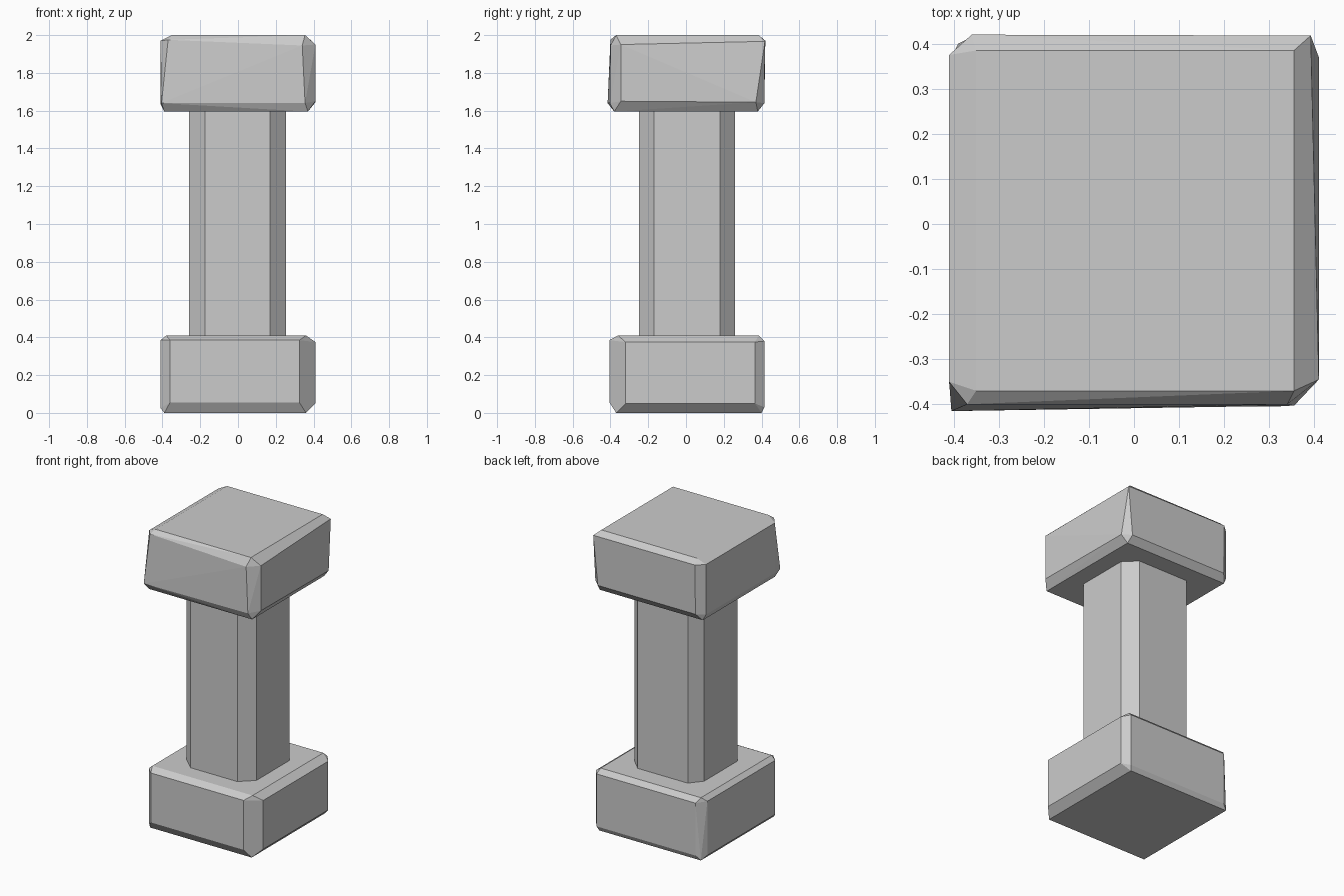
import bpy, bmesh
from math import radians

if "Cube" in bpy.data.objects:
    bpy.data.objects.remove(bpy.data.objects["Cube"])


def hull(name, points):
    """Faceted solid wrapped around a set of points."""
    bm = bmesh.new()
    for p in points:
        bm.verts.new(p)
    res = bmesh.ops.convex_hull(bm, input=bm.verts[:])
    loose = [v for v in set(res["geom_interior"] + res["geom_unused"])
             if isinstance(v, bmesh.types.BMVert)]
    bmesh.ops.delete(bm, geom=loose, context='VERTS')
    bmesh.ops.dissolve_limit(bm, angle_limit=radians(1), verts=bm.verts[:], edges=bm.edges[:])
    bmesh.ops.recalc_face_normals(bm, faces=bm.faces[:])
    mesh = bpy.data.meshes.new(name)
    bm.to_mesh(mesh)
    bm.free()
    obj = bpy.data.objects.new(name, mesh)
    bpy.context.collection.objects.link(obj)
    return obj


def side(axis, at, u, v):
    """Corners of a rectangle lying at a fixed position along one axis."""
    pts = []
    for a in u:
        for b in v:
            p = [a, b]
            p.insert(axis, at)
            pts.append(tuple(p))
    return pts


# Base: rough block with unevenly bevelled edges
hull("base_block",
     side(2, 0.0, (-0.39, 0.36), (-0.37, 0.40))
     + side(2, 0.41, (-0.38, 0.36), (-0.36, 0.385))
     + side(1, -0.405, (-0.36, 0.325), (0.055, 0.385))
     + side(1, 0.415, (-0.36, 0.37), (0.03, 0.38))
     + side(0, -0.41, (-0.355, 0.36), (0.025, 0.385))
     + side(0, 0.41, (-0.32, 0.365), (0.05, 0.375)))

# Column: eight-sided shaft running between the two blocks
outline = [(-0.175, -0.25), (0.17, -0.25), (0.255, -0.17), (0.255, 0.18),
           (0.175, 0.26), (-0.195, 0.26), (-0.26, 0.18), (-0.26, -0.17)]
hull("column_shaft", [(x, y, z) for x, y in outline for z in (0.41, 1.6)])

# Capital: same block idea, with leaning front-left and back-right corners
hull("capital_block",
     side(2, 1.595, (-0.39, 0.37), (-0.38, 0.38))
     + side(2, 2.0, (-0.35, 0.355), (-0.37, 0.385))
     + side(0, -0.41, (-0.35, 0.375), (1.635, 1.97))
     + [(-0.37, -0.40, 1.975), (0.34, -0.40, 1.945),
        (-0.405, -0.415, 1.64), (0.355, -0.403, 1.64)]
     + [(-0.36, 0.42, 1.97), (0.392, 0.418, 1.967),
        (-0.36, 0.415, 1.64), (0.36, 0.415, 1.64)]
     + [(0.41, -0.345, 1.95), (0.41, -0.345, 1.65), (0.41, 0.37, 1.645)])
